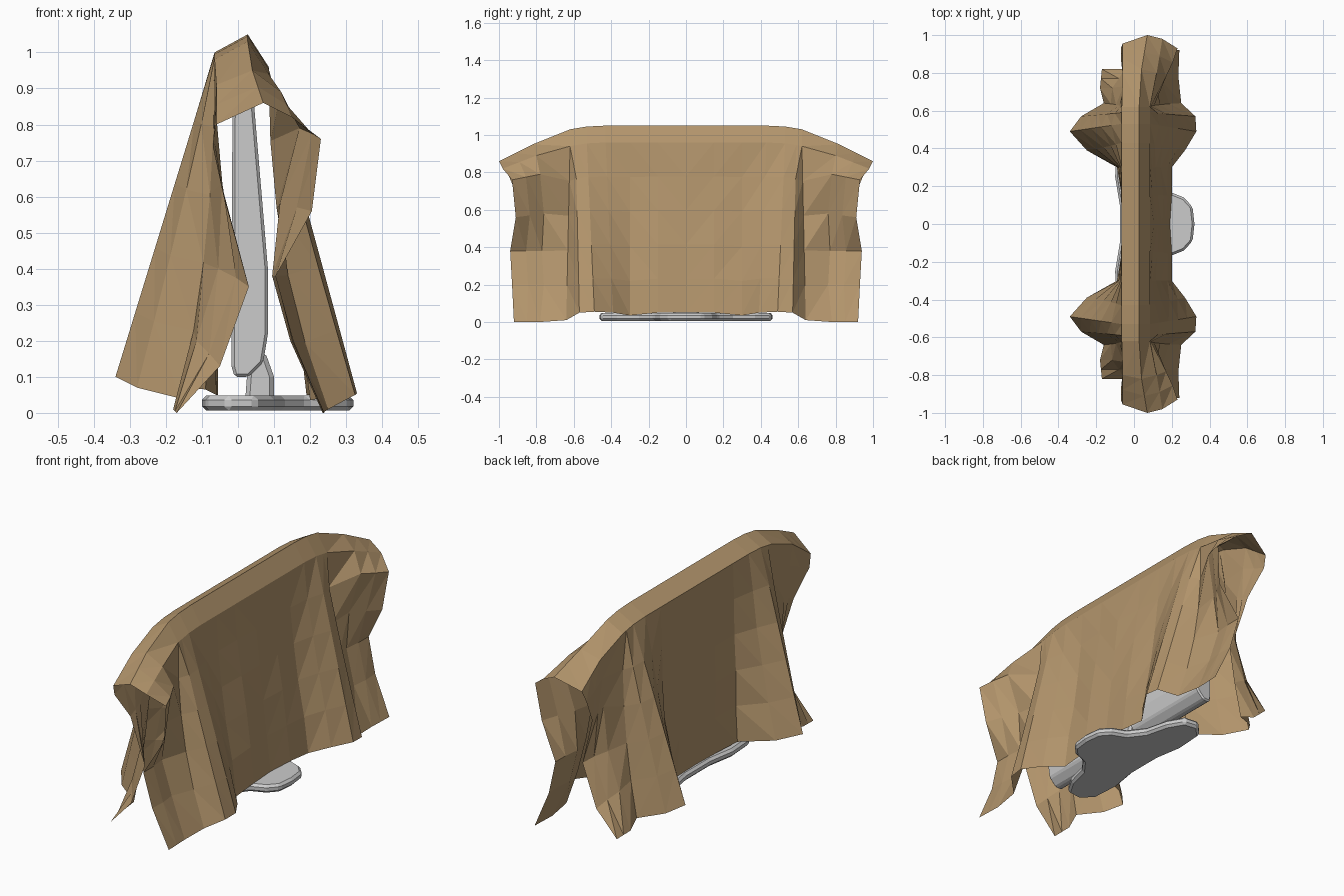
import bpy, bmesh, random
from mathutils import Vector

if "Cube" in bpy.data.objects:
    bpy.data.objects.remove(bpy.data.objects["Cube"])

random.seed(4)


def make_object(name, verts, faces):
    mesh = bpy.data.meshes.new(name)
    mesh.from_pydata(verts, [], faces)
    mesh.update()
    obj = bpy.data.objects.new(name, mesh)
    bpy.context.collection.objects.link(obj)
    return obj


def extrude_outline(name, outline, offset, bevel):
    """Closed prism from a planar outline, with chamfered edges."""
    n = len(outline)
    verts = [Vector(p) for p in outline]
    verts += [v + Vector(offset) for v in verts]
    faces = [list(range(n)), list(range(n, 2 * n))]
    faces += [[i, (i + 1) % n, n + (i + 1) % n, n + i] for i in range(n)]
    obj = make_object(name, verts, faces)
    bm = bmesh.new()
    bm.from_mesh(obj.data)
    bmesh.ops.recalc_face_normals(bm, faces=bm.faces)
    bm.to_mesh(obj.data)
    bm.free()
    mod = obj.modifiers.new("chamfer", 'BEVEL')
    mod.width = bevel
    mod.segments = 1
    return obj


# Screen panel: side profile swept across the width
profile = [(-.01, .10), (.03, .10), (.07, .14), (.083, .22), (.083, .4),
           (.045, .85), (.04, 1.0), (-.015, 1.0), (-.018, .13)]
extrude_outline("screen_panel", [(x, -.58, z) for x, z in profile], (0, 1.16, 0), .008)

# Neck between panel and foot
neck = [(.02, .035), (.10, .035), (.10, .1), (.075, .17), (.03, .17)]
extrude_outline("stand_neck", [(x, -.07, z) for x, z in neck], (0, .14, 0), .012)

# Three-lobed foot, mirrored outline
half = [(.32, 0), (.31, .09), (.265, .14), (.19, .17), (.13, .25), (.10, .37),
        (.05, .455), (-.03, .465), (-.09, .4), (-.10, .25), (-.075, .1)]
foot = half + [(x, -y) for x, y in reversed(half[1:])]
extrude_outline("stand_foot", [(x, y, .006) for x, y in foot], (0, 0, .042), .012)

# Cloth over the panel: top y, hem y, left hem x/z, right hem x/z, ridge z, sag power
stations = [
    (0, 0, -.055, .05, .19, .05, 1.05, 1),
    (.15, .15, -.06, .05, .20, .05, 1.05, 1.1),
    (.30, .30, -.09, .065, .20, .035, 1.05, 1.3),
    (.43, .39, -.25, .08, .27, .05, 1.05, 1.2),
    (.53, .49, -.34, .10, .33, .055, 1.045, 1),
    (.59, .57, -.28, .07, .325, .05, 1.035, 1.1),
    (.62, .64, -.16, .04, .25, .01, 1.03, 2.2),
]


def section(yt, yh, xl, zl, xr, zr, ridge, power):
    """Cross-section from left hem over the ridge to right hem."""
    def side(x0, z0, x1, z1):
        return [(x0 + (x1 - x0) * t ** power, yt + (yh - yt) * t, z0 + (z1 - z0) * t)
                for t in (0, .2, .4, .6, .8, 1)]
    left = side(-.065, ridge - .05, xl, zl)
    right = side(.085, ridge - .09, xr, zr)
    return left[::-1] + [(.027, yt, ridge)] + right


# Overhanging end: inner section and free edge
overhang = [(-.18, .72, .01), (-.12, .72, .2), (-.05, .73, .4), (-.045, .75, .64),
            (-.06, .78, .8), (-.06, .80, .91), (.04, .82, .95), (.12, .80, .89),
            (.17, .78, .79), (.12, .76, .58), (.095, .77, .38), (.15, .76, .2), (.235, .78, 0)]
free_edge = [(-.17, .82, 0), (-.05, .82, .13), (.03, .82, .35), (-.04, .84, .6),
             (-.07, .93, .74), (-.06, .955, .80), (.07, 1.0, .86), (.15, .98, .82),
             (.23, .93, .76), (.205, .91, .56), (.105, .94, .38), (.15, .93, .2), (.24, .92, 0)]

ends = [Vector(p) for p in overhang], [Vector(p) for p in free_edge]
middle = [a.lerp(b, .5) for a, b in zip(*ends)]
rows = [section(*s) for s in stations] + [ends[0], middle, ends[1]]
rows = [[Vector(p) for p in row] for row in rows]

# Small crumples away from the silhouette rows
for row in rows[1:4] + rows[7:9]:
    for p in row[1:5] + row[8:12]:
        p.x += random.uniform(-.006, .006)

mirrored = [[Vector((p.x, -p.y, p.z)) for p in row] for row in reversed(rows[1:])]
grid = mirrored + rows
cols = len(grid[0])
verts = [p for row in grid for p in row]
faces = []
for i in range(len(grid) - 1):
    for j in range(cols - 1):
        a = i * cols + j
        b, c, d = a + 1, a + cols + 1, a + cols
        # Diagonals mirror with the two halves
        faces += [(a, b, c), (a, c, d)] if i < len(mirrored) else [(a, b, d), (b, c, d)]
cloth = make_object("cloth_cover", verts, faces)

mat = bpy.data.materials.new("tan_cloth")
mat.diffuse_color = (.45, .30, .15, 1)
mat.use_nodes = True
mat.node_tree.nodes["Principled BSDF"].inputs["Base Color"].default_value = mat.diffuse_color
cloth.data.materials.append(mat)
